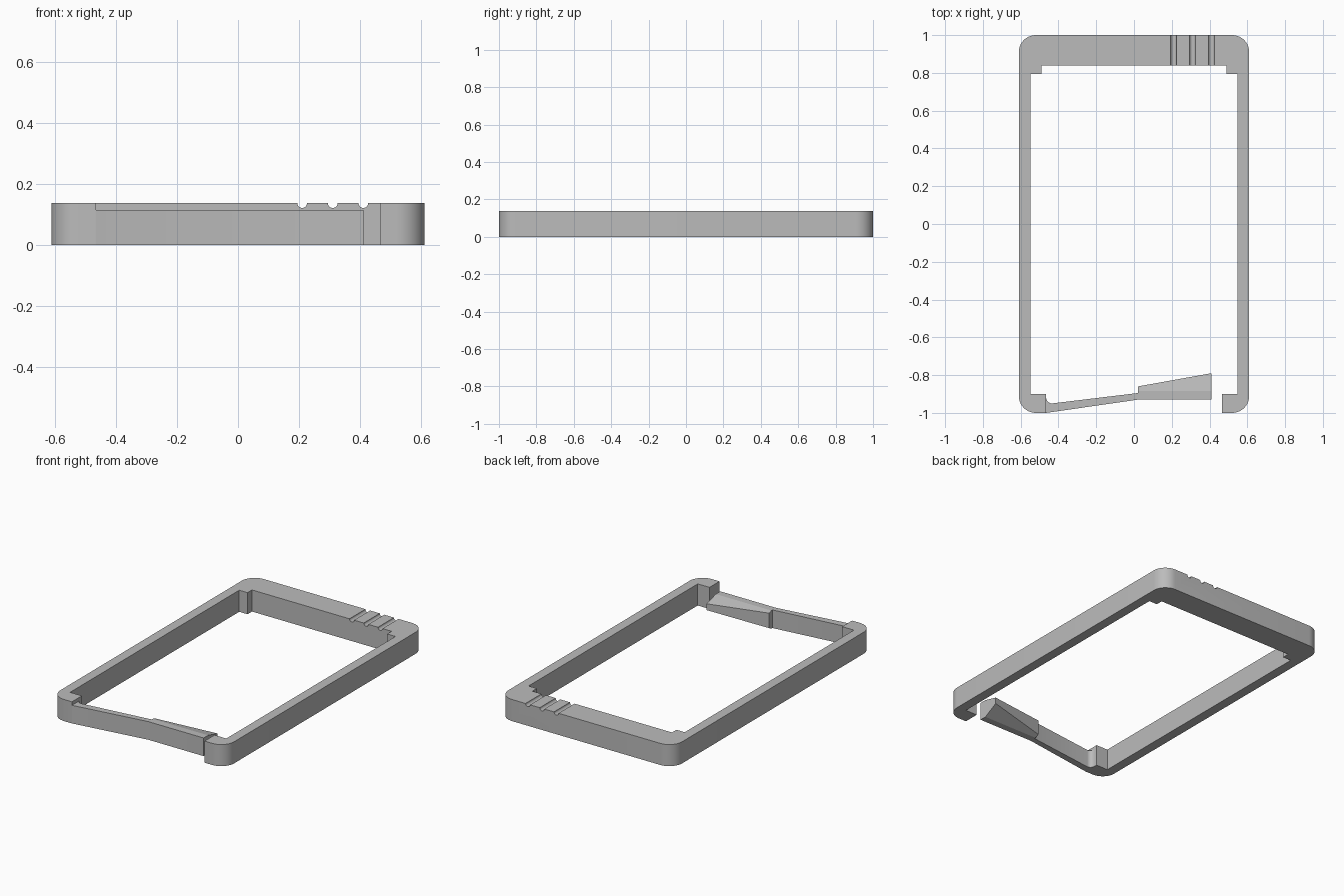
import bpy
import bmesh
from math import cos, sin, pi, radians
from mathutils import Vector

if "Cube" in bpy.data.objects:
    bpy.data.objects.remove(bpy.data.objects["Cube"], do_unlink=True)

HEIGHT, ARM_HEIGHT = 0.137, 0.115
HALF_X, HALF_Y, CORNER = 0.61, 1.0, 0.09

grey = bpy.data.materials.new("plain grey")
grey.use_nodes = True
colour = (0.5, 0.5, 0.5, 1)
grey.diffuse_color = colour
grey.node_tree.nodes["Principled BSDF"].inputs["Base Color"].default_value = colour


def finish(name, bm):
    """Turn a bmesh into a linked object."""
    bmesh.ops.recalc_face_normals(bm, faces=bm.faces)
    mesh = bpy.data.meshes.new(name)
    bm.to_mesh(mesh)
    bm.free()
    mesh.materials.append(grey)
    obj = bpy.data.objects.new(name, mesh)
    bpy.context.collection.objects.link(obj)
    return obj


def prism(name, outline, height):
    """Raise a flat outline from the ground to a height."""
    bm = bmesh.new()
    face = bm.faces.new([bm.verts.new((x, y, 0)) for x, y in outline])
    raised = bmesh.ops.extrude_face_region(bm, geom=[face])["geom"]
    tops = [v for v in raised if isinstance(v, bmesh.types.BMVert)]
    bmesh.ops.translate(bm, verts=tops, vec=(0, 0, height))
    return finish(name, bm)


def select_only(obj):
    bpy.ops.object.select_all(action="DESELECT")
    obj.select_set(True)
    bpy.context.view_layer.objects.active = obj


def arc(cx, cy, radius, start, steps):
    """Quarter arc, counter-clockwise."""
    angles = [start + pi / 2 * i / steps for i in range(steps + 1)]
    return [(cx + radius * cos(a), cy + radius * sin(a)) for a in angles]


# Frame: open at the front, with rounded outer corners and inner corner pads
outer = [(0.465, -HALF_Y)]
for i, (sx, sy) in enumerate([(1, -1), (1, 1), (-1, 1), (-1, -1)]):
    outer += arc(sx * (HALF_X - CORNER), sy * (HALF_Y - CORNER), CORNER, (i - 1) * pi / 2, 10)
outer.append((-0.465, -HALF_Y))
inner = [(-0.465, -0.9), (-0.548, -0.9), (-0.548, 0.795), (-0.49, 0.795), (-0.49, 0.84)]
frame = prism("frame", outer + inner + [(-x, y) for x, y in reversed(inner)], HEIGHT)

# Round grooves across the top of the back bar
for x in (0.21, 0.31, 0.41):
    bpy.ops.mesh.primitive_cylinder_add(vertices=24, radius=0.016, depth=0.3,
                                        location=(x, 0.92, HEIGHT), rotation=(pi / 2, 0, 0))
    cutter = bpy.context.object
    cutter.name = "groove_cutter"
    cutter.hide_render = True
    cut = frame.modifiers.new("groove", "BOOLEAN")
    cut.object = cutter
    cut.solver = "EXACT"
    select_only(frame)
    bpy.ops.object.modifier_apply(modifier=cut.name)
    bpy.data.objects.remove(cutter, do_unlink=True)

# Spring arm: slanted strip, then a straight end, with a fillet at its root
fillet = [(-x, y) for x, y in arc(0.435, -0.92, 0.03, -pi / 2, 5)]
arm = prism("spring_arm",
            [(-0.465, -HALF_Y), (0.02, -0.93), (0.41, -0.93), (0.41, -0.885), (0.02, -0.885),
             (0.02, -0.895)] + fillet, ARM_HEIGHT)

# Latch nose: tapers above and below as it widens towards the free end
bm = bmesh.new()
rings = []
for x, tip_y, low, high in ((0.02, -0.86, 0.013, 0.108), (0.41, -0.79, 0.05, 0.09)):
    section = [(-0.885, 0), (tip_y, low), (tip_y, high), (-0.885, ARM_HEIGHT)]
    rings.append([bm.verts.new(Vector((x, y, z))) for y, z in section])
for ring in rings:
    bm.faces.new(ring)
for i in range(4):
    j = (i + 1) % 4
    bm.faces.new((rings[0][i], rings[0][j], rings[1][j], rings[1][i]))
finish("latch_nose", bm)

for obj in (frame, arm):
    select_only(obj)
    bpy.ops.object.shade_smooth_by_angle(angle=radians(30))
